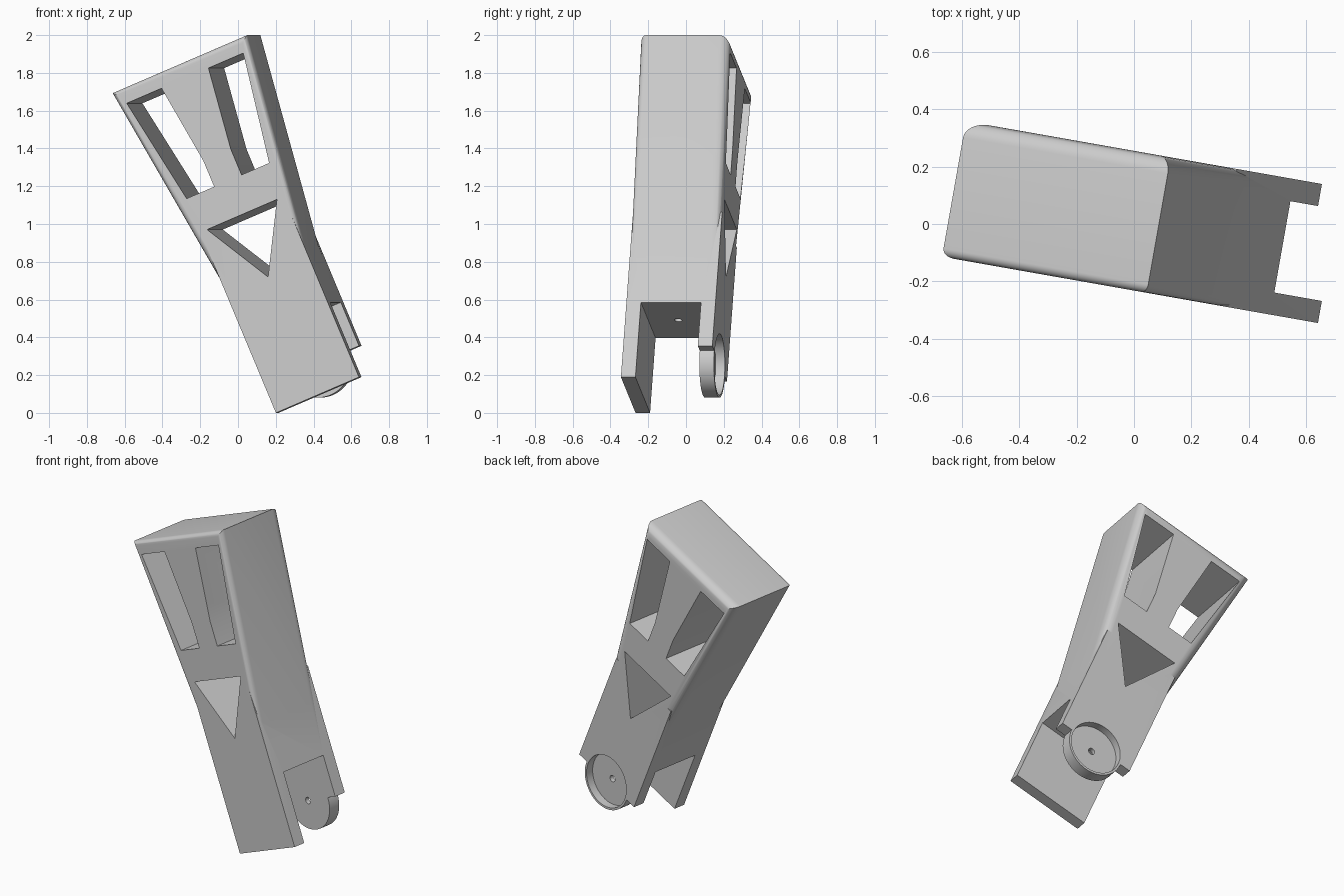
import bpy, bmesh
from math import radians
from mathutils import Matrix

old = bpy.data.objects.get("Cube")
if old:
    bpy.data.objects.remove(old, do_unlink=True)

DEPTH = 0.2395      # half thickness, front to back
HALF = 0.2425       # half width of the straight lower part
FLARE = 0.393       # half width at the top
TOP = 1.903
INNER = 0.1615      # inner faces of the two arms
SLOT = 0.43         # height of the slot ceiling
PIVOT = 0.176       # height of the round boss centre

grey = bpy.data.materials.new("light grey")
grey.use_nodes = True
grey.diffuse_color = (0.6, 0.6, 0.6, 1)
grey.node_tree.nodes["Principled BSDF"].inputs["Base Color"].default_value = (0.6, 0.6, 0.6, 1)


def make_object(name, bm):
    bmesh.ops.recalc_face_normals(bm, faces=bm.faces)
    mesh = bpy.data.meshes.new(name)
    bm.to_mesh(mesh)
    bm.free()
    mesh.materials.append(grey)
    obj = bpy.data.objects.new(name, mesh)
    bpy.context.collection.objects.link(obj)
    return obj


def prism(points, y0, y1):
    """Extrude an outline in the width/height plane from y0 to y1."""
    bm = bmesh.new()
    face = bm.faces.new([bm.verts.new((x, y0, z)) for x, z in points])
    new = bmesh.ops.extrude_face_region(bm, geom=[face])["geom"]
    verts = [v for v in new if isinstance(v, bmesh.types.BMVert)]
    bmesh.ops.translate(bm, verts=verts, vec=(0, y1 - y0, 0))
    return bm


def block(name, x, y0, y1, z0, z1):
    return make_object(name, prism([(-x, z0), (x, z0), (x, z1), (-x, z1)], y0, y1))


def cylinder(name, radius, length, matrix):
    bm = bmesh.new()
    bmesh.ops.create_cone(bm, cap_ends=True, segments=64, radius1=radius,
                          radius2=radius, depth=length, matrix=matrix)
    return make_object(name, bm)


def disc(name, radius, y0, y1):
    place = Matrix.Translation((0, (y0 + y1) / 2, PIVOT)) @ Matrix.Rotation(radians(90), 4, 'X')
    return cylinder(name, radius, y1 - y0, place)


def combine(target, tool, operation):
    mod = target.modifiers.new("combine", 'BOOLEAN')
    mod.operation, mod.solver, mod.object = operation, 'EXACT', tool
    bpy.context.view_layer.update()
    graph = bpy.context.evaluated_depsgraph_get()
    mesh = bpy.data.meshes.new_from_object(target.evaluated_get(graph))
    target.modifiers.clear()
    target.data = mesh
    bpy.data.objects.remove(tool, do_unlink=True)


# Flared upper body, with its front and back rims rounded
bm = prism([(-HALF, 0.74), (HALF, 0.74), (FLARE, TOP), (-FLARE, TOP)], -DEPTH, DEPTH)
for side, radius in ((-1, 0.03), (1, 0.058)):
    rim = [e for e in bm.edges
           if all(abs(v.co.y - side * DEPTH) < 1e-4 for v in e.verts)
           and max(v.co.z for v in e.verts) > 1]
    bmesh.ops.bevel(bm, geom=rim, offset=radius, segments=8, profile=0.5, affect='EDGES')
body = make_object("handle_body", bm)

# Straight lower part, slotted into a long front arm and a short back arm
lower = block("lower_part", HALF, -DEPTH, DEPTH, 0, 0.95)
combine(lower, block("slot", 1, -INNER, INNER, -0.2, SLOT), 'DIFFERENCE')
combine(lower, block("arm_end", 1, 0, 1, -0.2, 0.18), 'DIFFERENCE')
combine(body, lower, 'UNION')

# Round boss on the back arm, with a recess and a pin hole
combine(body, disc("boss", 0.176, INNER, DEPTH), 'UNION')
combine(body, disc("recess", 0.162, DEPTH - 0.05, DEPTH + 0.1), 'DIFFERENCE')
combine(body, disc("pin_hole", 0.02, 0.1, 0.4), 'DIFFERENCE')

# Small hole in the slot ceiling
combine(body, cylinder("ceiling_hole", 0.02, 0.3, Matrix.Translation((0, 0, SLOT))), 'DIFFERENCE')

# Mirrored pair of tapered windows
window = [(0.08, 1.232), (0.241, 1.232), (0.34, 1.822), (0.137, 1.822), (0.08, 1.38)]
for side in (-1, 1):
    cutter = make_object("window", prism([(side * x, z) for x, z in window], -1, 1))
    combine(body, cutter, 'DIFFERENCE')

# Triangular opening
triangle = [(-0.204, 1.038), (0.204, 1.038), (0, 0.679)]
combine(body, make_object("triangle", prism(triangle, -1, 1)), 'DIFFERENCE')

# Lean the whole part over
body.data.transform(Matrix.Translation((0.462, -0.07, 0.0947))
                    @ Matrix.Rotation(radians(-10), 4, 'Z')
                    @ Matrix.Rotation(radians(-23), 4, 'Y'))
bpy.ops.object.select_all(action='DESELECT')
body.select_set(True)
bpy.context.view_layer.objects.active = body
bpy.ops.object.shade_smooth_by_angle(angle=radians(30))
